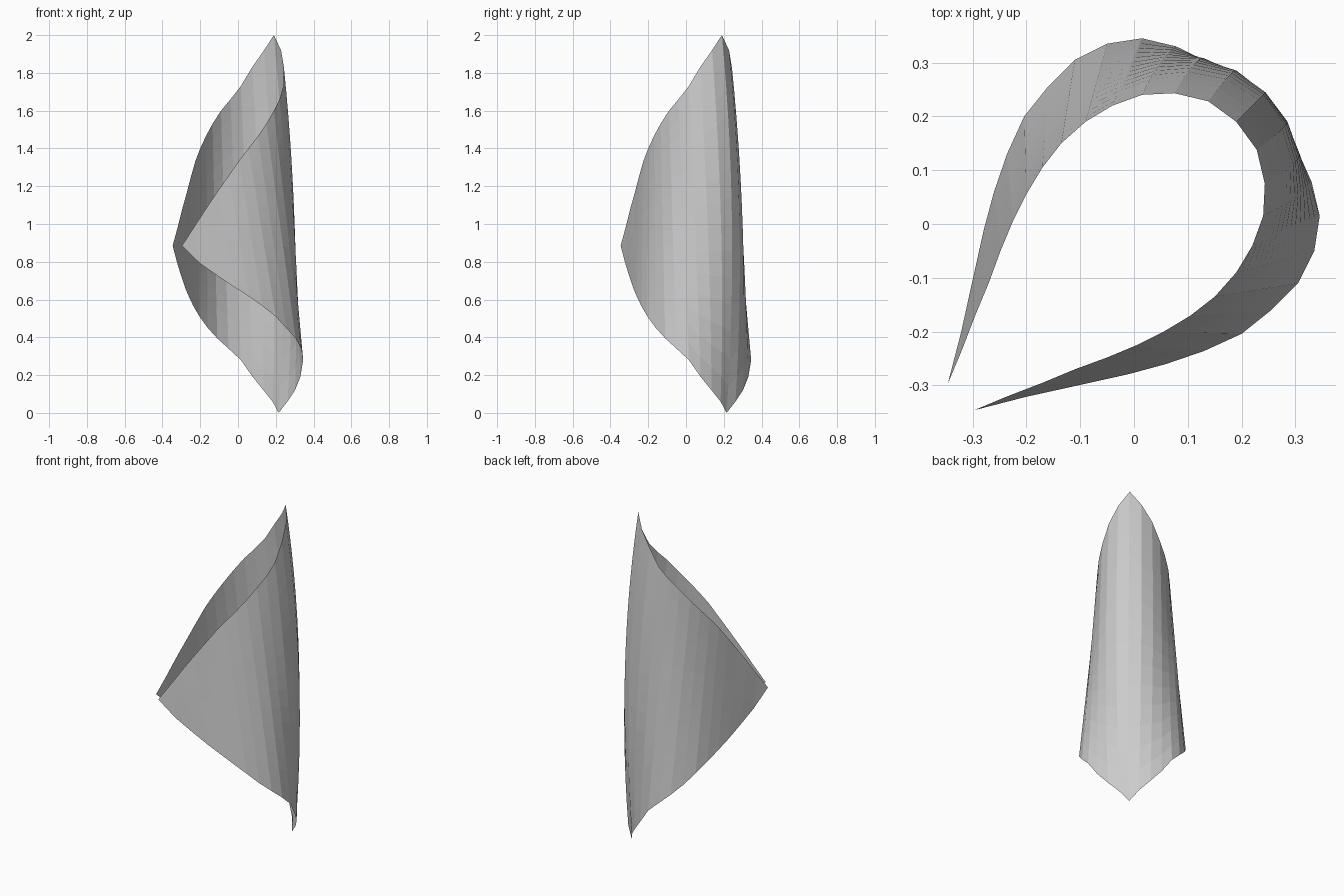
import bpy, bmesh
from mathutils import Vector

if "Cube" in bpy.data.objects:
    bpy.data.objects.remove(bpy.data.objects["Cube"])

# Half of the sheet: lower-edge and upper-edge points, from the spine to the free corner
LOWER = [(.215, .215, 0), (.262, .183, .06), (.302, .135, .12), (.33, .078, .19),
         (.345, .015, .28), (.335, -.05, .34), (.305, -.11, .395), (.255, -.16, .45),
         (.2, -.204, .51), (.13, -.236, .565), (.06, -.26, .615), (-.01, -.279, .66),
         (-.1, -.299, .72), (-.2, -.321, .79), (-.297, -.346, .885)]
UPPER = [(.19, .19, 2), (.228, .138, 1.92), (.243, .075, 1.83), (.24, .015, 1.73),
         (.22, -.04, 1.66), (.19, -.09, 1.60), (.15, -.135, 1.53), (.105, -.17, 1.465),
         (.055, -.2, 1.40), (.005, -.225, 1.335), (-.05, -.248, 1.255), (-.11, -.27, 1.17),
         (-.17, -.295, 1.08), (-.235, -.32, .98), (-.297, -.346, .885)]
BOW = [.058, .046, .03, .014]      # outward bulge of the columns near the spine
ROWS = 14


def column(i, flip):
    """Points of one upright column; flip mirrors across the x = y plane."""
    lo, up = Vector(LOWER[i]), Vector(UPPER[i])
    bow = BOW[i] if i < len(BOW) else 0
    pts = []
    for r in range(ROWS + 1):
        t = r / ROWS
        p = lo.lerp(up, t)
        p += Vector((p.x, p.y, 0)).normalized() * bow * 4 * t * (1 - t)
        pts.append(Vector((p.y, p.x, p.z)) if flip else p)
    return pts


# Curled sheet: one flap, the spine, then the mirrored flap
n = len(LOWER)
columns = [column(i, False) for i in reversed(range(n))]
columns += [column(i, True) for i in range(1, n)]

bm = bmesh.new()
grid = [[bm.verts.new(p) for p in col] for col in columns]
for a, b in zip(grid, grid[1:]):
    for r in range(ROWS):
        bm.faces.new((a[r], b[r], b[r + 1], a[r + 1]))
bmesh.ops.remove_doubles(bm, verts=bm.verts, dist=1e-5)
mesh = bpy.data.meshes.new("curled_sheet")
bm.to_mesh(mesh)
bm.free()
sheet = bpy.data.objects.new("curled_sheet", mesh)
bpy.context.collection.objects.link(sheet)
